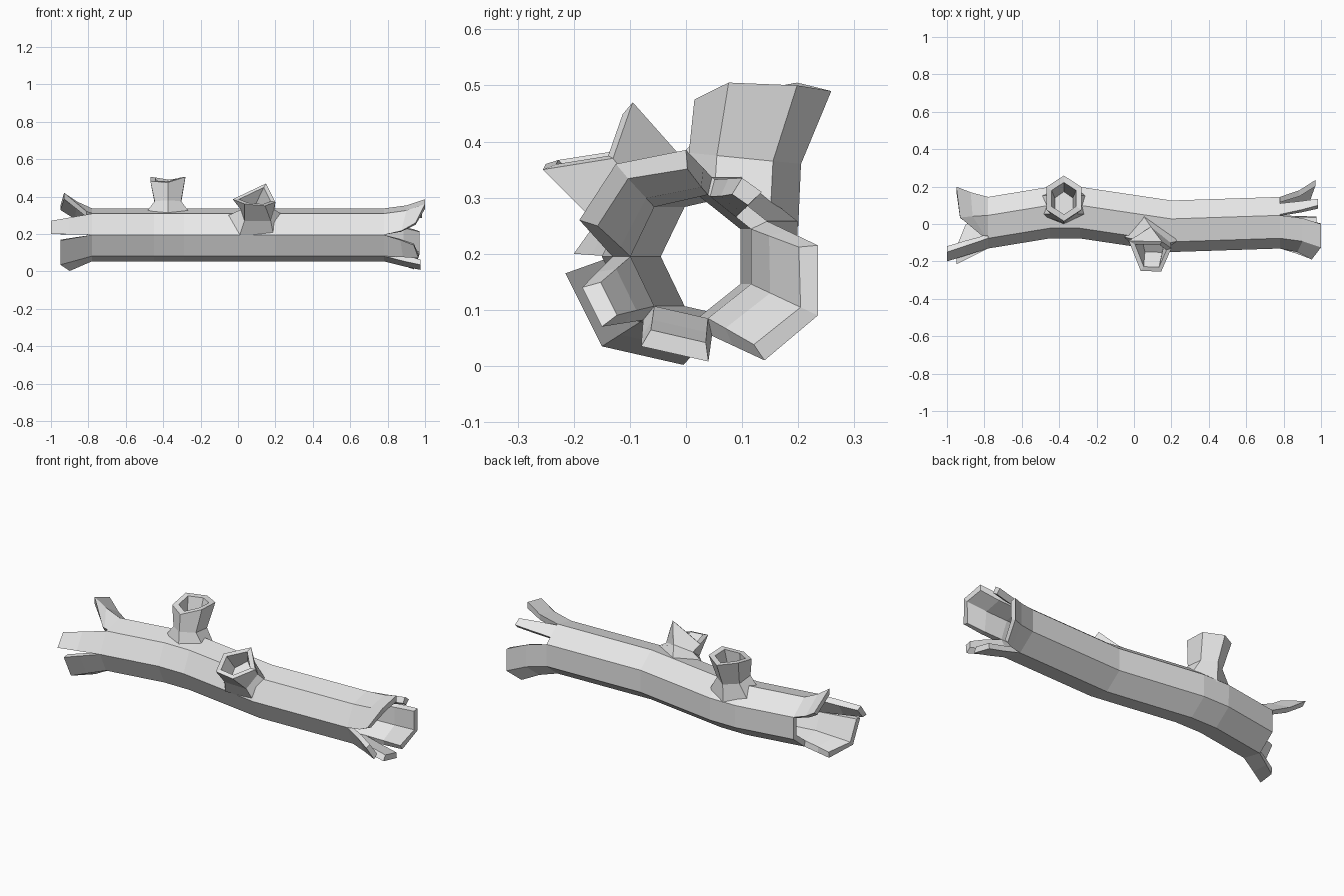
import bpy, bmesh, math
from mathutils import Vector

cube = bpy.data.objects.get("Cube")
if cube:
    bpy.data.objects.remove(cube, do_unlink=True)

SIDES, OUTER, INNER, AXIS_Z, END = 7, 0.145, 0.113, 0.195, 0.78
END_Y = 0.014

bark = bpy.data.materials.new("grey_wood")
bark.use_nodes = True
bark.diffuse_color = (0.8, 0.8, 0.8, 1)
bark.node_tree.nodes["Principled BSDF"].inputs["Base Color"].default_value = (0.8, 0.8, 0.8, 1)


def finish(name, bm):
    bmesh.ops.recalc_face_normals(bm, faces=bm.faces)
    mesh = bpy.data.meshes.new(name)
    bm.to_mesh(mesh)
    bm.free()
    mesh.materials.append(bark)
    obj = bpy.data.objects.new(name, mesh)
    bpy.context.collection.objects.link(obj)
    return obj


def loft(name, rings, loop=False, caps=False):
    """Skin a series of closed rings; loop joins the last ring to the first."""
    bm = bmesh.new()
    loops = [[bm.verts.new(p) for p in ring] for ring in rings]
    pairs = list(zip(loops, loops[1:]))
    if loop:
        pairs.append((loops[-1], loops[0]))
    for a, b in pairs:
        n = len(a)
        for i in range(n):
            j = (i + 1) % n
            bm.faces.new((a[i], a[j], b[j], b[i]))
    if caps:
        bm.faces.new(loops[-1])
    return finish(name, bm)


def section_point(k, x, y, radius):
    """Point k (may be fractional) on the seven-sided trunk section."""
    def corner(i):
        a = math.radians(77.14) + math.tau * i / SIDES
        return Vector((x, y + radius * math.cos(a), AXIS_Z + radius * math.sin(a)))
    low = math.floor(k)
    return corner(low).lerp(corner(low + 1), k - low)


def section(x, y, radius):
    return [section_point(k, x, y, radius) for k in range(SIDES)]


# Hollow, gently bent trunk
path = [(-END, END_Y), (-0.45, 0.068), (-0.29, 0.068), (0.2, -0.005), (END, END_Y)]
loft("hollow_trunk",
     [section(x, y, OUTER) for x, y in path] + [section(x, y, INNER) for x, y in reversed(path)],
     loop=True)


def splinter(name, corners, tips, bend=0.4, thick=0.034):
    """Thick split strip of trunk wall flaring outwards from one end."""
    side = math.copysign(END, tips[0][0])
    axis = Vector((0, END_Y, AXIS_Z))

    def inward(p):
        d = p - axis
        d.x = 0
        return p - d.normalized() * thick

    base_out = [section_point(k, side, END_Y, OUTER) for k in corners]
    base_in = [section_point(k, side, END_Y, INNER) for k in corners]
    tip_out = [Vector(t) for t in tips]
    mid_out = []
    for b, t in zip(base_out, tip_out):
        m = b.lerp(t, bend)
        m.x = b.x + (t.x - b.x) * 0.55
        mid_out.append(m)
    rows = [(base_out, base_in)] + [(r, [inward(p) for p in r]) for r in (mid_out, tip_out)]
    bm = bmesh.new()
    rings = [[bm.verts.new(p) for p in o + i[::-1]] for o, i in rows]
    n, count = len(corners), 2 * len(corners)
    for a, b in zip(rings, rings[1:]):
        for i in range(count):
            j = (i + 1) % count
            bm.faces.new((a[i], a[j], b[j], b[i]))
    for i in range(n - 1):
        bm.faces.new((rings[-1][i], rings[-1][i + 1], rings[-1][-2 - i], rings[-1][-1 - i]))
    finish(name, bm)


# Splinters at the left end
splinter("left_back_splinter", (4, 5, 6),
         [(0.94, 0.14, 0.01), (0.97, 0.235, 0.09), (0.97, 0.235, 0.215)])
splinter("left_small_splinter", (6.35, 6.95),
         [(0.985, 0.135, 0.31), (0.985, 0.1, 0.335)], 0.5)
splinter("left_top_splinter", (0, 1, 2),
         [(1.0, 0.0, 0.385), (1.0, -0.125, 0.36), (0.95, -0.19, 0.26)], 0.33)
splinter("left_front_splinter", (2, 3),
         [(0.94, -0.185, 0.14), (0.965, -0.15, 0.07)], 0.5)
splinter("left_bottom_splinter", (3, 4),
         [(0.975, -0.08, 0.035), (0.975, 0.04, 0.008)], 0.6)

# Splinters at the right end
splinter("right_top_splinter", (6, 7, 7.9),
         [(-0.95, 0.2, 0.35), (-0.93, 0.035, 0.42), (-0.81, -0.065, 0.32)], 0.45)
splinter("right_front_splinter", (1, 2),
         [(-1.0, -0.15, 0.27), (-1.0, -0.2, 0.2)], 0.55)
splinter("right_bottom_splinter", (2, 3, 4),
         [(-0.95, -0.215, 0.165), (-0.95, -0.15, 0.035), (-0.9, -0.005, 0.002)], 0.55)


def shrink(ring, factor, shift=(0, 0, 0)):
    mid = sum(ring, Vector()) / len(ring)
    return [mid + (p - mid) * factor + Vector(shift) for p in ring]


def hex_ring(y, z, rx, ry, tilt, jag=(0,) * 6):
    ring = []
    for i in range(6):
        a = math.radians(90 + 60 * i)
        dy = ry * math.sin(a)
        ring.append(Vector((-0.375 + rx * math.cos(a), y + dy, z - tilt * dy + jag[i])))
    return ring


# Upright hollow branch stub
waist = hex_ring(0.105, 0.37, 0.082, 0.1, 0.1)
rim = hex_ring(0.137, 0.49, 0.108, 0.122, 0, (0, 0.015, -0.008, -0.015, 0.015, 0.01))
loft("upright_branch",
     [hex_ring(0.1, 0.28, 0.15, 0.1, 0.32), waist, rim, shrink(rim, 0.7),
      shrink(waist, 0.68, (0, 0, -0.03))], caps=True)

# Leaning hollow branch stub with a pointed rim
base = [Vector(p) for p in ((0.01, -0.13, 0.195), (0.19, -0.135, 0.195), (0.245, -0.09, 0.3),
                            (0.05, 0.045, 0.33), (-0.05, -0.07, 0.3))]
waist = [Vector(p) for p in ((0.035, -0.17, 0.27), (0.175, -0.175, 0.27), (0.195, -0.1, 0.33),
                             (0.09, -0.015, 0.38), (0.015, -0.085, 0.33))]
rim = [Vector(p) for p in ((0.035, -0.25, 0.36), (0.145, -0.255, 0.35), (0.2, -0.13, 0.37),
                           (0.15, -0.095, 0.47), (-0.028, -0.09, 0.385))]
loft("leaning_branch", [base, waist, rim, shrink(rim, 0.74), shrink(waist, 0.65)], caps=True)
